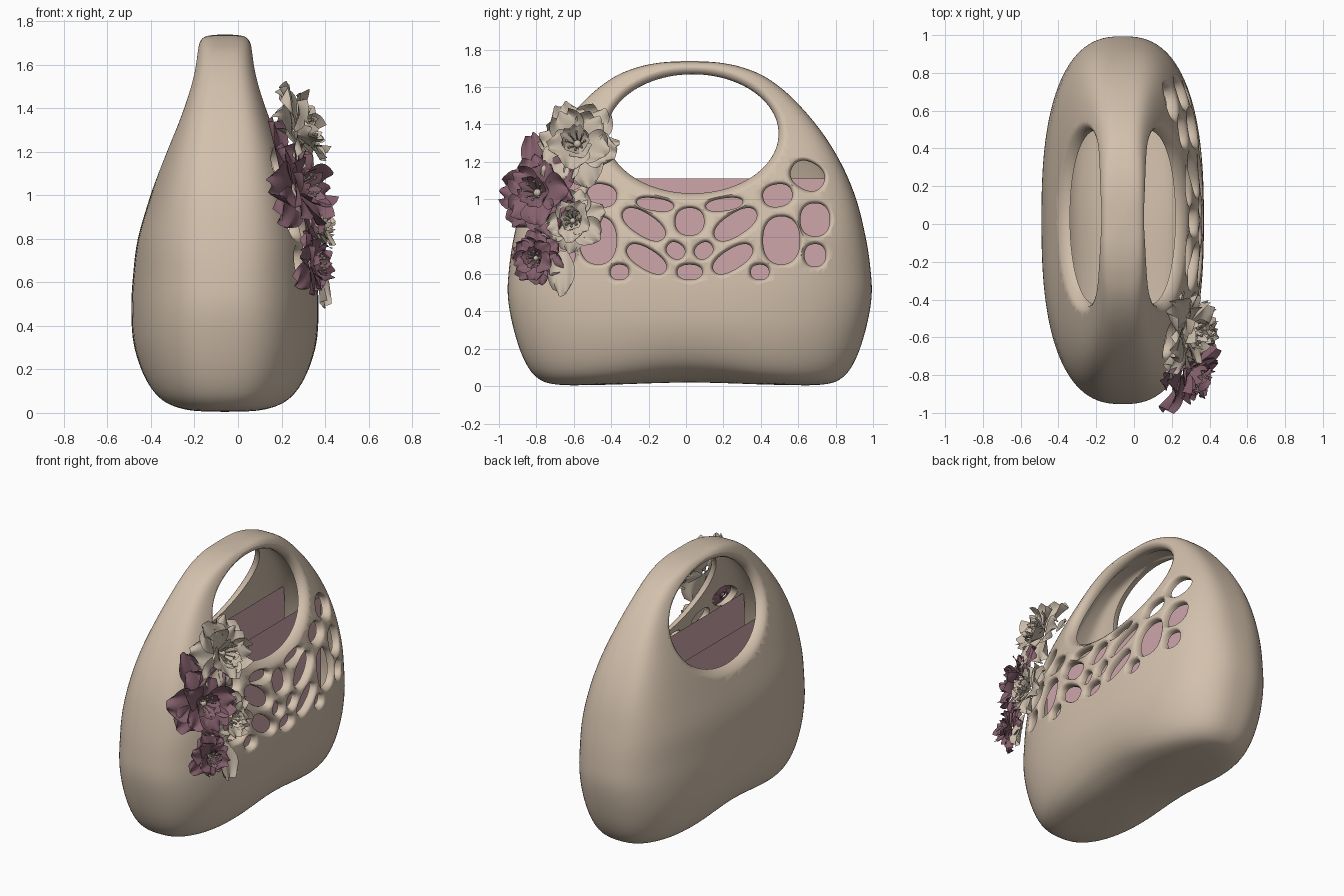
import bpy, bmesh, math, random
from mathutils import Vector, Matrix

if "Cube" in bpy.data.objects:
    bpy.data.objects.remove(bpy.data.objects["Cube"])
random.seed(4)
XC, YC, WALL = -0.06, 0.02, 0.048

def mat(name, col):
    m = bpy.data.materials.new(name)
    m.diffuse_color = (*col, 1)
    m.use_nodes = True
    m.node_tree.nodes["Principled BSDF"].inputs["Base Color"].default_value = m.diffuse_color
    return m
SAND = mat("sand", (0.65, 0.53, 0.415))
CREAM = mat("cream_petal", (0.60, 0.51, 0.41))
PLUM = mat("plum_petal", (0.24, 0.12, 0.155))
ROSE = mat("rose_lining", (0.62, 0.38, 0.41))

def finish(bm, name, material, angle=40):
    me = bpy.data.meshes.new(name)
    bm.to_mesh(me)
    bm.free()
    ob = bpy.data.objects.new(name, me)
    bpy.context.collection.objects.link(ob)
    me.materials.append(material)
    smooth(ob, angle)
    return ob

def smooth(ob, angle):
    bpy.ops.object.select_all(action='DESELECT')
    bpy.context.view_layer.objects.active = ob
    ob.select_set(True)
    bpy.ops.object.shade_smooth_by_angle(angle=math.radians(angle))

# body profile: height, half width (x), half depth (y)
KEYS = [(0, .02, .10), (.002, .12, .48), (.008, .23, .71), (.045, .32, .815), (.14, .38, .885),
        (.30, .42, .94), (.475, .43, .972), (.63, .422, .966), (.80, .40, .94), (1.0, .342, .89),
        (1.19, .28, .81), (1.37, .215, .698), (1.54, .16, .55), (1.65, .132, .41),
        (1.705, .114, .28), (1.73, .085, .16), (1.738, .02, .04)]

def spline(i, t):
    p = [Vector(KEYS[min(max(i + k, 0), len(KEYS) - 1)]) for k in (-1, 0, 1, 2)]
    return 0.5 * (2 * p[1] + (p[2] - p[0]) * t + (2 * p[0] - 5 * p[1] + 4 * p[2] - p[3]) * t * t
                  + (3 * p[1] - p[0] - 3 * p[2] + p[3]) * t ** 3)
ROWS = [spline(i, k / 5) for i in range(len(KEYS) - 1) for k in range(5)] + [Vector(KEYS[-1])]

def power(z):
    """Squareness of the horizontal section, growing towards the handle."""
    t = min(1, max(0, (z - .5) / 1.1))
    return 2.55 + 1.25 * t * t * (3 - 2 * t)

def size_at(z):
    for p, q in zip(ROWS, ROWS[1:]):
        if p[0] <= z <= q[0]:
            t = (z - p[0]) / max(q[0] - p[0], 1e-6)
            return p[1] + (q[1] - p[1]) * t, p[2] + (q[2] - p[2]) * t
    return 0.02, 0.04

def surf(y, z):
    """Half width of the body at a point of the side view."""
    (a, b), n = size_at(z), power(z)
    return a * max(0, 1 - min(1, abs((y - YC) / b)) ** n) ** (1 / n)

def loft(bm, rings):
    """Closed skin; rings run counter-clockwise along the stacking direction."""
    vs = [[bm.verts.new(p) for p in r] for r in rings]
    n = len(vs[0])
    for r, s in zip(vs, vs[1:]):
        for i in range(n):
            j = (i + 1) % n
            bm.faces.new((r[i], r[j], s[j], s[i]))
    for r, step in ((vs[0], -1), (vs[-1], 1)):
        c = bm.verts.new(sum((v.co for v in r), Vector()) / n)
        for i in range(n):
            bm.faces.new((r[i], r[(i + step) % n], c))

def body_ring(z, a, b):
    pts, n = [], power(z)
    for i in range(112):
        t = 2 * math.pi * i / 112
        c, s = math.cos(t), math.sin(t)
        x = a * math.copysign(abs(c) ** (2 / n), c)
        y = b * math.copysign(abs(s) ** (2 / n), s)
        # the underside arches up in the middle of the long sides
        lift = math.exp(-(y / .42) ** 2) * max(0, 1 - z / .55) ** 2 * (.02 + .085 * min(1, (x / .4) ** 2))
        pts.append(Vector((XC + x, YC + y, z + lift)))
    return pts

bm = bmesh.new()
loft(bm, [body_ring(*r) for r in ROWS])
body = finish(bm, "bag_body", SAND)

def cut(bm, name):
    cutter = finish(bm, name, SAND)
    cutter.hide_render = True
    backup = body.data.copy()
    for solver in ('MANIFOLD', 'EXACT'):
        m = body.modifiers.new("cut", 'BOOLEAN')
        m.operation, m.solver, m.object = 'DIFFERENCE', solver, cutter
        bpy.context.view_layer.objects.active = body
        bpy.ops.object.modifier_apply(modifier="cut")
        if len(body.data.polygons) > 4000 and len(body.data.polygons) != len(backup.polygons):
            break
        body.data = backup.copy()
    bpy.data.objects.remove(cutter)

# hollow inside
bm = bmesh.new()
loft(bm, [body_ring(WALL + r[0] * 1.63 / 1.738, max(r[1] - WALL, .012), max(r[2] - WALL, .02))
          for r in ROWS[5:-5]])
cut(bm, "cavity_cutter")

def oval(y, z, ry, rz, rot, grow, seg, e=2.3):
    out, r = [], math.radians(rot)
    for i in range(seg):
        t = 2 * math.pi * i / seg
        c, s = math.cos(t), math.sin(t)
        u = (ry + grow) * math.copysign(abs(c) ** (2 / e), c)
        v = (rz + grow) * math.copysign(abs(s) ** (2 / e), s)
        out.append((y + u * math.cos(r) - v * math.sin(r), z + u * math.sin(r) + v * math.cos(r)))
    return out

# handle opening through both sides, with a rounded rim
FLARE = [(.3, .046), (.02, .046), (0, .04), (-.008, .026), (-.022, .011), (-.045, .001), (-.06, 0)]
bm = bmesh.new()
loft(bm, [[Vector((XC + sg * (surf(y, z) + off), y, z)) for y, z in oval(.035, 1.35, .46, .318, 0, g, 96, 2)]
          for sg, fl in ((-1, FLARE), (1, FLARE[::-1])) for off, g in fl])
cut(bm, "handle_cutter")

# lattice holes on the right side: y from centre, z, radii, tilt; mirrored front to back
HOLES = [(.63, 1.125, .095, .075, -30), (.47, 1.02, .08, .062, 10), (.67, .89, .08, .09, 0),
         (.49, .78, .10, .13, 0), (.67, .70, .058, .062, 0), (.375, .61, .05, .042, 0),
         (0, .61, .068, .042, 0), (0, .88, .078, .075, 0), (.245, .865, .13, .06, 33),
         (.23, .68, .12, .055, 32), (.075, .725, .052, .043, 35), (.185, .972, .10, .035, 8)]
for y, z, ry, rz, rot in HOLES:
    for sg in ((1, -1) if y else (1,)):
        bm = bmesh.new()
        loft(bm, [[Vector((XC + surf(p, q) + off, p, q))
                   for p, q in oval(YC + sg * y, z, ry, rz, sg * rot, g, 36)]
                  for off, g in ((-.17, -.002), (-.03, -.002), (-.013, .003), (-.005, .009),
                                 (0, .016), (.02, .018), (.1, .018))])
        cut(bm, "lattice_cutter")
smooth(body, 50)

# flat lining panels inside
for name, x in (("lining_right", .14), ("lining_left", -.14)):
    bm = bmesh.new()
    prev = None
    for k in range(15):
        z = .14 + k * .97 / 14
        (a, b), n = size_at(z), power(z)
        w = min(.77, (b - WALL) * max(.01, 1 - (abs(x) / (a - .05)) ** n) ** (1 / n))
        row = [bm.verts.new((XC + x, YC + s * w, z)) for s in (-1, 1)]
        if prev:
            bm.faces.new((prev[0], prev[1], row[1], row[0]))
        prev = row
    finish(bm, name, ROSE)

def petal(bm, M, length, width, tilt, curl, ruffle):
    nu, nv, ph = 12, 8, random.uniform(0, 6)
    grid, y, z = [], 0.0, 0.0
    for j in range(nv + 1):
        v = j / nv
        e = tilt + curl * v
        y += length / nv * math.cos(e)
        z += length / nv * math.sin(e)
        hw = width * length * math.sin(math.pi * (.06 + .78 * v ** 1.1)) ** .8
        row = []
        for i in range(nu + 1):
            u = 2 * i / nu - 1
            wave = ruffle * length * v * v * math.sin(6.5 * u + ph) * (.3 + abs(u))
            row.append(bm.verts.new(M @ Vector((u * hw, y - .16 * length * v * u * u + .4 * wave,
                                                z + .28 * hw * u * u + wave))))
        grid.append(row)
    for r, s in zip(grid, grid[1:]):
        for i in range(nu):
            bm.faces.new((r[i], r[i + 1], s[i + 1], s[i]))

def frame(y, z, lift):
    d = .02
    n = Vector((1, -(surf(y + d, z) - surf(y - d, z)) / (2 * d), -(surf(y, z + d) - surf(y, z - d)) / (2 * d)))
    n = (n.normalized() + Vector((.35, 0, 0))).normalized()
    p = Vector((XC + surf(y, z), y, z)) + n * lift
    return Matrix.Translation(p) @ n.to_track_quat('Z', 'Y').to_matrix().to_4x4()

def flower(name, y, z, radius, material, lift):
    M = frame(y, z, lift)
    bm = bmesh.new()
    # three whorls of petals
    for count, size, tilt, curl in ((6, 1.05, .2, -.4), (5, .9, .7, -.5), (5, .6, 1.0, -.2)):
        ph = random.uniform(0, 6)
        for k in range(count):
            R = Matrix.Rotation(ph + 2 * math.pi * k / count + random.uniform(-.15, .15), 4, 'Z')
            petal(bm, M @ R, radius * size * random.uniform(.9, 1.1), .52,
                  tilt + random.uniform(-.15, .15), curl, .14)
    finish(bm, name, material, 60)
    # stamens
    bm = bmesh.new()
    bmesh.ops.create_icosphere(bm, subdivisions=2, radius=radius * .11,
                               matrix=M @ Matrix.Translation((0, 0, radius * .2)))
    for k in range(8):
        R = M @ Matrix.Rotation(k * math.pi / 4, 4, 'Z') @ Matrix.Rotation(.45, 4, 'X')
        bmesh.ops.create_cone(bm, segments=5, radius1=.004, radius2=.003, depth=radius * .5, cap_ends=True,
                              matrix=R @ Matrix.Translation((0, 0, radius * .3)))
        bmesh.ops.create_icosphere(bm, subdivisions=1, radius=.009,
                                   matrix=R @ Matrix.Translation((0, 0, radius * .56)))
    finish(bm, name + "_stamens", CREAM)

flower("cream_flower_top", -.56, 1.26, .20, CREAM, .09)
flower("plum_flower_large", -.75, 1.01, .20, PLUM, .08)
flower("cream_flower_small", -.59, .87, .145, CREAM, .06)
flower("plum_flower_small", -.76, .68, .135, PLUM, .09)

# loose petals around the cluster: y, z, turn, length, colour
for name, y, z, turn, ln, m in (("cream_loose_petal_low", -.64, .75, math.pi, .25, CREAM),
                                ("plum_loose_petal", -.76, 1.08, .2, .24, PLUM),
                                ("cream_loose_petal_side", -.50, 1.27, -1.5, .14, CREAM)):
    bm = bmesh.new()
    petal(bm, frame(y, z, .05) @ Matrix.Rotation(turn, 4, 'Z'), ln, .3, .25, -.2, .08)
    finish(bm, name, m, 60)
